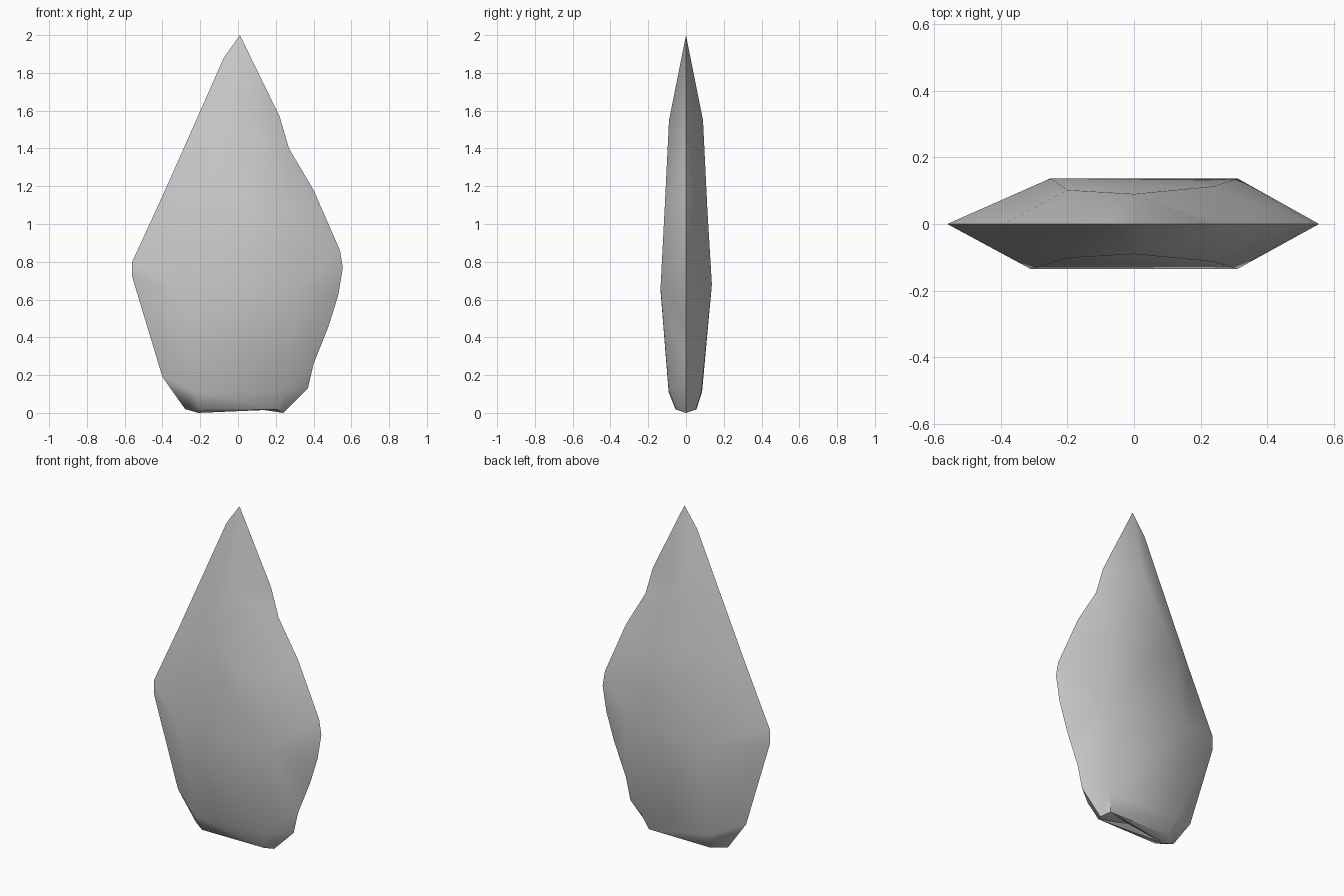
import bpy, bmesh

if "Cube" in bpy.data.objects:
    bpy.data.objects.remove(bpy.data.objects["Cube"])

# Cutting edge outline (x, z), each point tied to a facet corner on the broad sides
RIM = [
    (0.01, 2.0, "tip"), (0.22, 1.57, "tip"), (0.27, 1.40, "up_r"), (0.40, 1.18, "up_r"),
    (0.54, 0.86, "mid_r"), (0.555, 0.77, "mid_r"), (0.53, 0.62, "mid_r"), (0.48, 0.46, "mid_r"),
    (0.40, 0.26, "low_r"), (0.37, 0.13, "low_r"), (0.24, 0.0, "base_r"), (0.04, 0.03, "base_r"),
    (-0.21, 0.0, "base_l"), (-0.28, 0.02, "low_l"), (-0.40, 0.19, "low_l"),
    (-0.56, 0.72, "mid_l"), (-0.56, 0.80, "mid_l"), (-0.39, 1.17, "up_l"), (-0.075, 1.88, "tip"),
]

# Facet corners of a broad side (x, distance from the middle, z)
FRONT = {
    "tip": (0.0, 0.09, 1.55), "up_r": (0.24, 0.113, 1.08), "mid_r": (0.31, 0.135, 0.66),
    "low_r": (0.25, 0.092, 0.12), "base_r": (0.21, 0.052, 0.018),
    "base_l": (-0.20, 0.055, 0.018), "low_l": (-0.23, 0.092, 0.11),
    "mid_l": (-0.31, 0.135, 0.65), "up_l": (-0.20, 0.102, 1.18),
}
BACK = dict(FRONT, mid_l=(-0.25, 0.137, 0.68), mid_r=(0.31, 0.137, 0.68),
            low_r=(0.24, 0.082, 0.11), low_l=(-0.22, 0.085, 0.11))

PANELS = [("tip", "up_r", "up_l"), ("up_l", "up_r", "mid_r", "mid_l"),
          ("mid_l", "mid_r", "low_r", "low_l"), ("low_l", "low_r", "base_r", "base_l")]

bm = bmesh.new()
rim = [bm.verts.new((x, 0, z)) for x, z, _ in RIM]


def add_side(corners, sign):
    """Flat panels in the middle, slanted facets out to the cutting edge."""
    v = {k: bm.verts.new((x, sign * y, z)) for k, (x, y, z) in corners.items()}
    for names in PANELS:
        bm.faces.new([v[n] for n in names])
    for i in range(len(rim)):
        j = (i + 1) % len(rim)
        a, b = v[RIM[i][2]], v[RIM[j][2]]
        bm.faces.new((rim[i], rim[j], a))
        if a is not b:
            bm.faces.new((rim[j], b, a))


add_side(FRONT, -1)
add_side(BACK, 1)
bmesh.ops.recalc_face_normals(bm, faces=bm.faces)

# Chipped stone blade
mesh = bpy.data.meshes.new("stone_blade")
bm.to_mesh(mesh)
bm.free()
blade = bpy.data.objects.new("stone_blade", mesh)
bpy.context.collection.objects.link(blade)

stone = bpy.data.materials.new("grey_stone")
stone.diffuse_color = (0.6, 0.6, 0.6, 1)
stone.use_nodes = True
stone.node_tree.nodes["Principled BSDF"].inputs["Base Color"].default_value = stone.diffuse_color
mesh.materials.append(stone)

# Soft facets, crisp cutting edge
bpy.context.view_layer.objects.active = blade
blade.select_set(True)
bpy.ops.object.shade_smooth_by_angle(angle=0.8)
